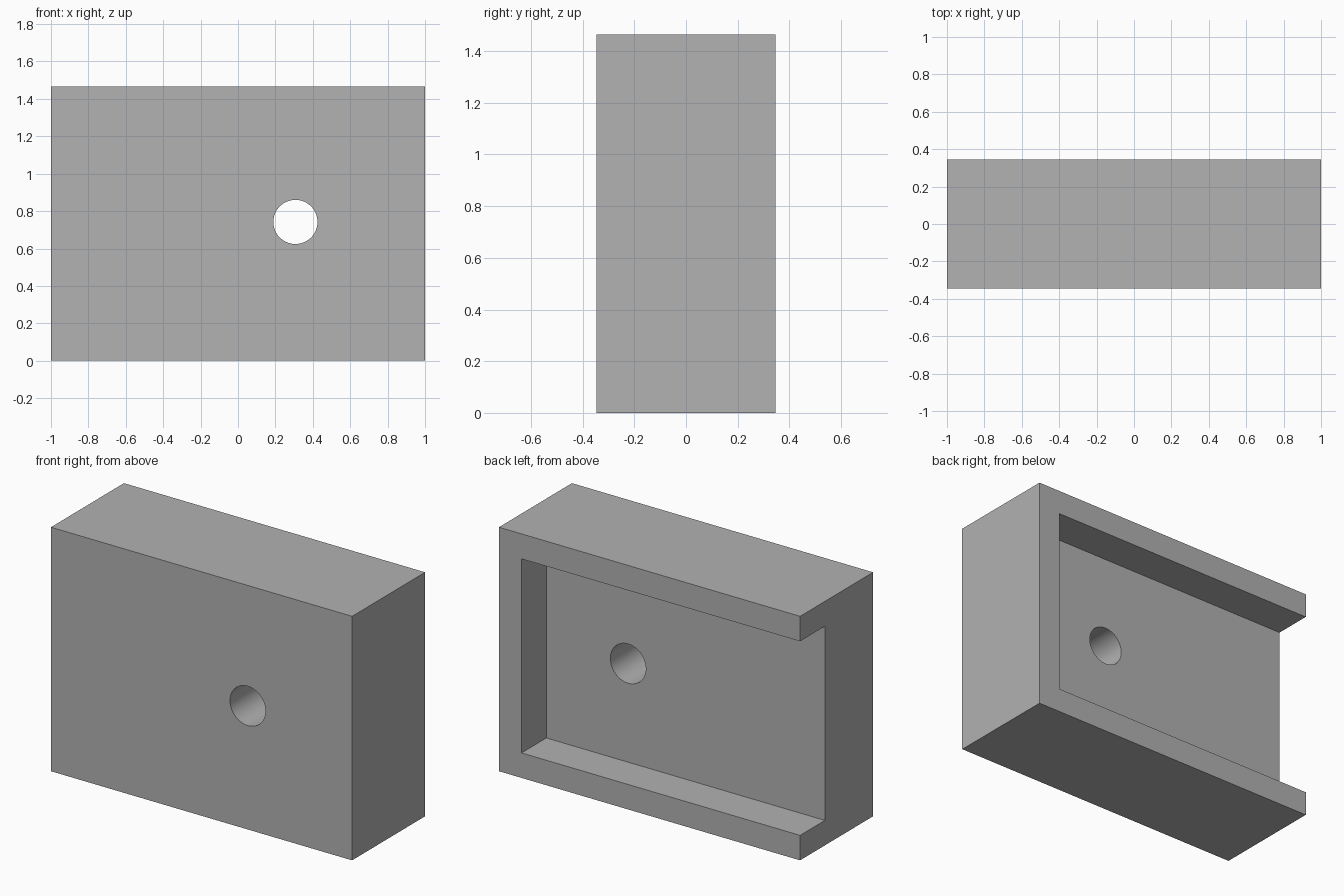
import bpy

default = bpy.data.objects.get("Cube")
if default:
    bpy.data.objects.remove(default, do_unlink=True)

WIDTH, DEPTH, HEIGHT = 2.0, 0.692, 1.465
WALL = 0.15            # thickness of the rim around the recess
RECESS = 0.235         # recess depth from the back face
HOLE_X, HOLE_Z, HOLE_R = 0.307, 0.742, 0.118

grey = bpy.data.materials.new("plain grey")
colour = (0.445, 0.445, 0.445, 1)
grey.diffuse_color = colour
grey.use_nodes = True
grey.node_tree.nodes["Principled BSDF"].inputs["Base Color"].default_value = colour


def box(name, low, high):
    """Box between two opposite corners."""
    centre = [(a + b) / 2 for a, b in zip(low, high)]
    bpy.ops.mesh.primitive_cube_add(size=1, location=centre)
    ob = bpy.context.object
    ob.name = name
    ob.scale = [b - a for a, b in zip(low, high)]
    bpy.ops.object.transform_apply(location=True, rotation=False, scale=True)
    ob.data.materials.append(grey)
    return ob


def cut(target, cutter):
    """Subtract the cutter, then discard it."""
    cutter.hide_render = True
    mod = target.modifiers.new("cut", 'BOOLEAN')
    mod.operation = 'DIFFERENCE'
    mod.solver = 'EXACT'
    mod.object = cutter
    bpy.context.view_layer.objects.active = target
    bpy.ops.object.modifier_apply(modifier=mod.name)
    bpy.data.objects.remove(cutter, do_unlink=True)


# Solid block
block = box("bracket_block", (-WIDTH / 2, -DEPTH / 2, 0), (WIDTH / 2, DEPTH / 2, HEIGHT))

# Recess in the back, open at the -x end
recess = box("recess_cutter", (-WIDTH, DEPTH / 2 - RECESS, WALL),
             (WIDTH / 2 - WALL, DEPTH, HEIGHT - WALL))
cut(block, recess)

# Round hole through the front plate
bpy.ops.mesh.primitive_cylinder_add(vertices=64, radius=HOLE_R, depth=2 * DEPTH,
                                    location=(HOLE_X, 0, HOLE_Z), rotation=(1.570796, 0, 0))
hole = bpy.context.object
hole.name = "hole_cutter"
hole.data.materials.append(grey)
cut(block, hole)

# Smooth hole wall, sharp edges elsewhere
bpy.ops.object.select_all(action='DESELECT')
block.select_set(True)
bpy.context.view_layer.objects.active = block
bpy.ops.object.shade_smooth_by_angle(angle=0.52)
